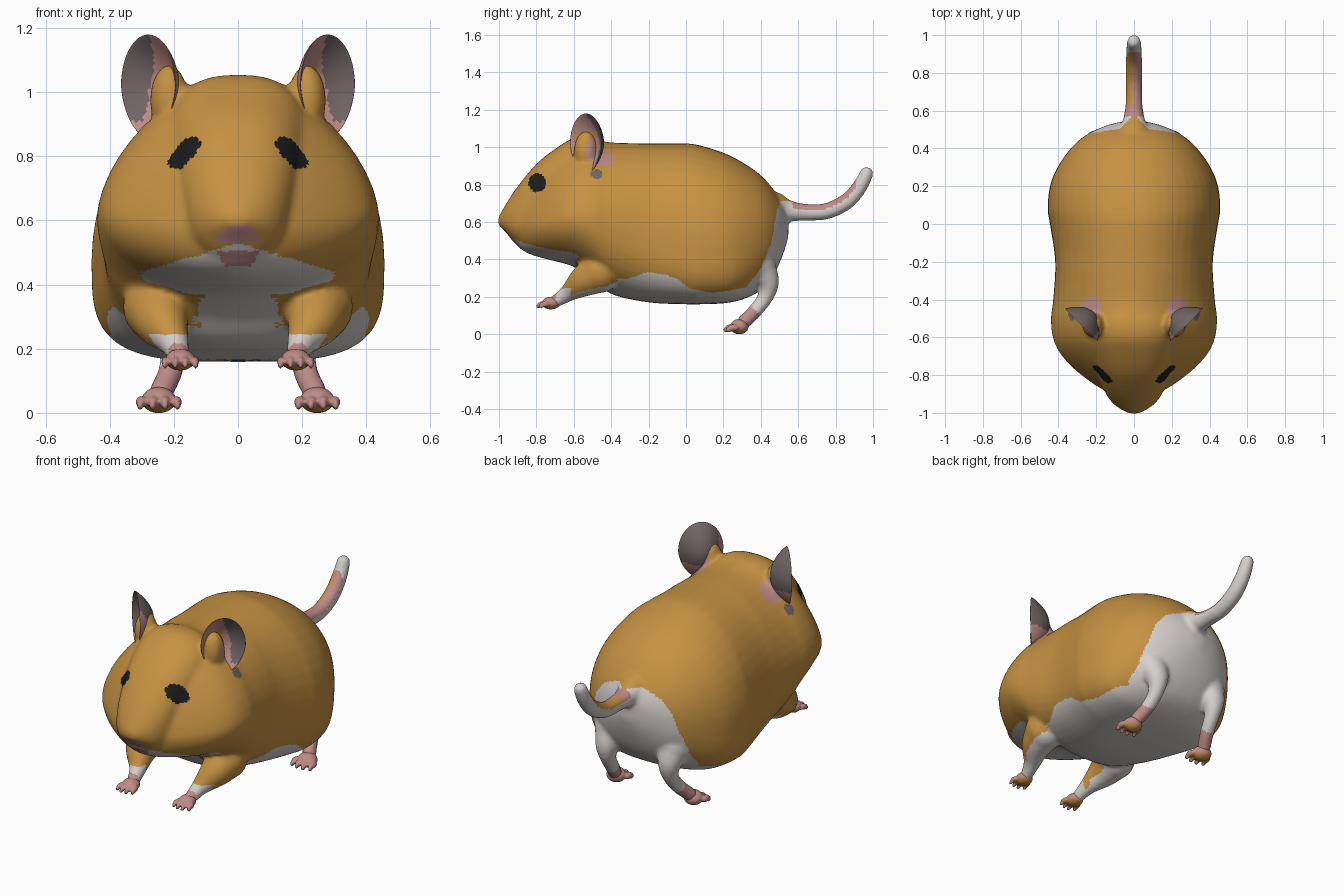
import bpy, bmesh, math
from mathutils import Matrix, Vector

if "Cube" in bpy.data.objects:
    bpy.data.objects.remove(bpy.data.objects["Cube"])

FUR, WHITE, PINK, GREY, BLACK = range(5)
MATS = []
for name, rgb in (("golden fur", (0.56, 0.285, 0.055)), ("white fur", (0.67, 0.63, 0.61)),
                  ("pink skin", (0.52, 0.26, 0.24)), ("ear grey", (0.165, 0.13, 0.128)),
                  ("eye black", (0.012, 0.012, 0.012))):
    m = bpy.data.materials.new(name)
    m.diffuse_color = (*rgb, 1)
    m.use_nodes = True
    m.node_tree.nodes["Principled BSDF"].inputs["Base Color"].default_value = m.diffuse_color
    MATS.append(m)


def ellipsoid(bm, c, r):
    bmesh.ops.create_uvsphere(bm, u_segments=20, v_segments=12, radius=1,
                              matrix=Matrix.Translation(c) @ Matrix.Diagonal((*r, 1)))


def spline(pts, n):
    """Catmull-Rom through tuples of any length."""
    p = [pts[0]] + list(pts) + [pts[-1]]
    out = []
    for i in range(1, len(p) - 2):
        for k in range(n):
            t = k / n
            out.append([0.5 * (2 * b + (c - a) * t + (2 * a - 5 * b + 4 * c - d) * t * t
                               + (3 * b - a - 3 * c + d) * t ** 3)
                        for a, b, c, d in zip(*p[i - 1:i + 3])])
    return out + [list(pts[-1])]


def loft(bm, rings):
    """Closed tube through rings of points."""
    rings = [[bm.verts.new(p) for p in ring] for ring in rings]
    n = len(rings[0])
    for a, b in zip(rings, rings[1:]):
        for i in range(n):
            bm.faces.new((a[i], a[(i + 1) % n], b[(i + 1) % n], b[i]))
    bm.faces.new(rings[0])
    bm.faces.new(rings[-1])


def limb(bm, pts, side=1):
    """Tapered limb along (x, y, z, radius) points with round ends."""
    path = [(Vector((x * side, y, z)), r) for x, y, z, r in spline(pts, 5)]
    rings = []
    for i, (p, r) in enumerate(path):
        t = (path[min(i + 1, len(path) - 1)][0] - path[max(i - 1, 0)][0]).normalized()
        u = (Vector((1, 0, 0)) - t * t.x).normalized()
        v = t.cross(u)
        rings.append([p + r * (u * math.cos(a * math.pi / 8) + v * math.sin(a * math.pi / 8))
                      for a in range(16)])
    loft(bm, rings)
    for p, r in (path[0], path[-1]):
        ellipsoid(bm, p, (r, r, r))


def finish(name, me, rule=None):
    for m in MATS:
        me.materials.append(m)
    for p in me.polygons:
        p.use_smooth = True
        if rule:
            p.material_index = rule(p.center, p.normal)
    ob = bpy.data.objects.new(name, me)
    bpy.context.collection.objects.link(ob)


def fuse(name, bm, voxel, iterations, rule):
    """Merge overlapping volumes into one smooth skin and colour its faces."""
    me = bpy.data.meshes.new(name + " volumes")
    bmesh.ops.recalc_face_normals(bm, faces=bm.faces)
    bm.to_mesh(me)
    bm.free()
    tmp = bpy.data.objects.new(name + " volumes", me)
    bpy.context.collection.objects.link(tmp)
    mod = tmp.modifiers.new("fuse", 'REMESH')
    mod.mode, mod.voxel_size = 'VOXEL', voxel
    mod = tmp.modifiers.new("soften", 'SMOOTH')
    mod.factor, mod.iterations = 0.5, iterations
    dg = bpy.context.evaluated_depsgraph_get()
    skin = bpy.data.meshes.new_from_object(tmp.evaluated_get(dg))
    bpy.data.objects.remove(tmp)
    skin.materials.clear()
    skin.name = name
    finish(name, skin, rule)


def ramp(y, table):
    """Piecewise linear lookup."""
    for (a, va), (b, vb) in zip(table, table[1:]):
        if y < b:
            return va + (vb - va) * max(0, y - a) / (b - a)
    return table[-1][1]


def spow(v, e):
    return math.copysign(abs(v) ** e, v)


def trunk(bm, stations, upper, lower):
    """Loft of stations (y, top, bottom, half width, height of widest point)."""
    rings = []
    for y, zt, zb, w, zm in spline(stations, 4):
        ring = []
        for i in range(48):
            c, s = math.cos(math.pi * i / 24), math.sin(math.pi * i / 24)
            p, h = (ramp(y, upper), zt - zm) if s > 0 else (ramp(y, lower), zm - zb)
            ring.append((w * spow(c, 2 / p), y, zm + h * spow(s, 2 / p)))
        rings.append(ring)
    loft(bm, rings)


# Torso with cheeks
bm = bmesh.new()
trunk(bm, [(-.95, .66, .54, .03, .59), (-.9, .77, .47, .125, .58), (-.84, .85, .43, .225, .58),
           (-.76, .935, .405, .325, .59), (-.68, .995, .385, .395, .61), (-.6, 1.035, .36, .43, .62),
           (-.5, 1.045, .30, .44, .61), (-.4, 1.025, .215, .428, .58), (-.2, 1.02, .17, .417, .52),
           (0, 1.02, .16, .445, .48), (.08, 1.008, .16, .457, .47), (.2, .97, .165, .445, .47),
           (.3, .92, .185, .405, .48), (.4, .85, .235, .335, .51), (.47, .77, .32, .255, .53),
           (.52, .69, .43, .15, .56), (.547, .63, .52, .04, .575)],
      [(-.9, 1.25), (-.7, 1.45), (-.5, 1.68), (-.25, 2.05)],
      [(-.6, 2.0), (-.3, 2.5), (.05, 3.5), (.25, 3.5), (.45, 2.3)])
# Snout and brow
trunk(bm, [(-1.003, .625, .585, .03, .605), (-.96, .70, .54, .1, .605), (-.9, .79, .475, .148, .62),
           (-.8, .91, .45, .186, .69), (-.7, .99, .45, .213, .76), (-.6, 1.048, .5, .225, .82),
           (-.5, 1.048, .6, .22, .82), (-.42, 1.0, .7, .15, .82)],
      [(-1, 2.0), (-.85, 2.5)], [(-1, 2.2)])

# Haunches, ear roots, arms and hind legs
for s in (-1, 1):
    ellipsoid(bm, (s * .27, .13, .42), (.175, .22, .21))
    ellipsoid(bm, (s * .215, -.535, .975), (.06, .065, .11))
    limb(bm, [(.25, -.46, .33, .11), (.235, -.55, .28, .085), (.2, -.63, .22, .048),
              (.185, -.69, .18, .035), (.18, -.72, .167, .032)], s)
    limb(bm, [(.2, .38, .37, .1), (.2, .435, .28, .065), (.2, .425, .2, .043),
              (.212, .37, .125, .039), (.24, .31, .065, .038)], s)

# Tail
limb(bm, [(0, .47, .67, .09), (0, .54, .66, .062), (0, .63, .652, .046), (0, .75, .657, .044),
          (0, .86, .71, .044), (0, .93, .79, .041), (0, .965, .858, .037)])

BELLY = [(-.7, .2), (-.45, .25), (-.2, .335), (-.05, .3), (.02, .245), (.15, .22),
         (.32, .25), (.4, .35), (.46, .5), (.485, .66), (.505, .71), (1.1, .72)]


def body_rule(c, n):
    x, y, z = abs(c.x), c.y, c.z
    if math.hypot(y + .795, (z - .81) * .92) < .046 and x > .08:        # eyes
        return BLACK
    if y > .57:                                                        # tail
        if n.z > .25 - .5 * max(0, y - .8) - (.9 if n.y < -.5 else 0) and y < .91:
            return FUR if c.x < -.008 and y > .63 else PINK
        return WHITE
    if y < -.88 and .53 < z < .585 and x < .085 - (z - .53):           # nose
        return PINK
    if y < -.8 and .457 < z < .505 and x < .04 + (z - .457) * .6:      # mouth
        return PINK
    if y < -.5 and z > .37 + .3 * max(0, x - .15):                     # chin
        if y < -.55 and x < .3 and z < .53 - .3 * x:
            return WHITE
    elif y < -.58:                                                     # arms
        if z < .245 and y < -.615:
            return PINK if y < -.695 else WHITE
        return WHITE if x < .105 or (z < .27 and n.z < -.7) else FUR
    if .2 < y and z < .145 and y + z < .5:                             # ankles
        return PINK
    if math.dist((x, y, z), (.365, -.475, .888)) < .06:                # behind ears
        return GREY
    if math.dist((x, y, z), (.26, -.45, .98)) < .085:
        return PINK
    if z < ramp(y, BELLY) or (x < .25 and z < .3 and y > 0) or (x < .36 and z < .3 and n.z < -.7):
        return WHITE
    if y < -.3 and x < .12 and z < .4:                                 # chest
        return WHITE
    return FUR


fuse("body", bm, 0.012, 6, body_rule)


# Paws: a palm and four toes each
def paw(name, centre, palm, spread, toe):
    for s, side in ((-1, "right"), (1, "left")):
        b = bmesh.new()
        x, y, z = centre
        ellipsoid(b, (s * x, y, z), palm)
        for i in range(4):
            k = (i - 1.5) / 1.5
            tx, ty = s * x + k * spread, y - palm[1] * (.95 - .3 * k * k)
            ellipsoid(b, (tx, ty, z - .006), (toe, toe * 1.7, toe))
            ellipsoid(b, (tx + k * .004, ty - toe * 1.3, z - .016), (toe * .55, toe * .9, toe * .8))
        fuse(f"{side} {name}", b, 0.006, 2,
             lambda c, n: FUR if n.z < -.6 and c.y > y - palm[1] * .8 else PINK)


paw("front paw", (.18, -.722, .166), (.047, .05, .034), .044, .0155)
paw("hind paw", (.247, .285, .04), (.054, .05, .041), .054, .0185)


# Ears: thin deep cups opening outward and forward
def ear_rule(c):
    a, h = c.x, c.y
    if c.z > 0:
        if h < .35 and -.8 < a < .1:
            return FUR
        return GREY if a > .42 - .45 * max(h, 0) and h > -.7 else PINK
    return PINK if h < -.35 or a < -.75 else GREY


for s, side in ((-1, "right"), (1, "left")):
    b = bmesh.new()
    bmesh.ops.create_uvsphere(b, u_segments=48, v_segments=32, radius=1)
    for f in b.faces:
        f.material_index = ear_rule(f.calc_center_median())
    for v in b.verts:
        a, h, c = v.co
        u = a * .122 * (1 - .12 * max(0, -h))
        d = c * .014 + .082 * (a * a + h * h)
        v.co = (s * (.222 + .7 * u + .7 * d), -.477 + .7 * u - .7 * d, 1.02 + .16 * h)
    bmesh.ops.recalc_face_normals(b, faces=b.faces)
    me = bpy.data.meshes.new(side + " ear")
    b.to_mesh(me)
    b.free()
    finish(side + " ear", me)
